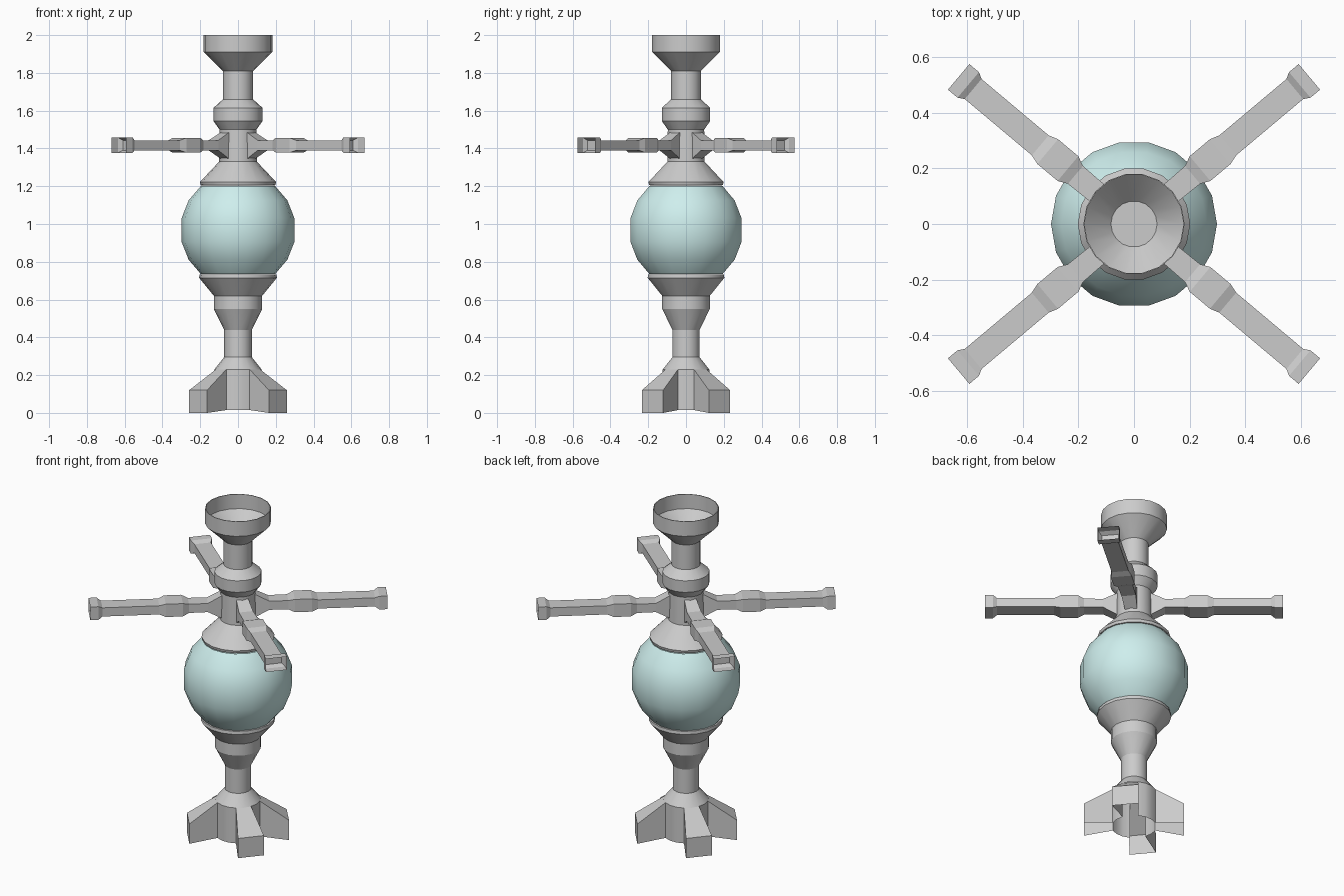
import bpy, bmesh
from math import sin, cos, radians

if "Cube" in bpy.data.objects:
    bpy.data.objects.remove(bpy.data.objects["Cube"])

SIDES = 18
PRONG_ANGLES = (40, 140, 220, 320)


def finish(name, bm):
    me = bpy.data.meshes.new(name)
    bm.to_mesh(me)
    bm.free()
    ob = bpy.data.objects.new(name, me)
    bpy.context.collection.objects.link(ob)
    return ob


def smooth(ob):
    bpy.ops.object.select_all(action='DESELECT')
    ob.select_set(True)
    bpy.context.view_layer.objects.active = ob
    bpy.ops.object.shade_smooth_by_angle(angle=radians(25))


def lathe(name, profile, cap_end=False, skip=None):
    """Turn a bottom-to-top (radius, z) profile around z."""
    bm = bmesh.new()
    step = 360 / SIDES
    rings = [[bm.verts.new((r * cos(radians(j * step)), r * sin(radians(j * step)), z))
              for j in range(SIDES)] for r, z in profile]
    for i, (a, b) in enumerate(zip(rings, rings[1:])):
        for j in range(SIDES):
            if skip and skip(i, (j + 0.5) * step):
                continue
            k = (j + 1) % SIDES
            bm.faces.new((a[j], a[k], b[k], b[j]))
    if cap_end:
        bm.faces.new(rings[-1])
    ob = finish(name, bm)
    smooth(ob)
    return ob


def prong(name, angle, sections, floor, open_bottom=False):
    """Loft rectangles (distance, half width, z low, z high) outward at an angle."""
    bm = bmesh.new()
    c, s = cos(radians(angle)), sin(radians(angle))
    rings = []
    for d, w, lo, hi in sections:
        corners = ((-w, lo), (w, lo), (w, hi), (-w, hi))
        rings.append([bm.verts.new((d * c - t * s, d * s + t * c, z)) for t, z in corners])
    for a, b in zip(rings, rings[1:]):
        for k in range(1 if open_bottom else 0, 4):
            n = (k + 1) % 4
            bm.faces.new((a[k], a[n], b[n], b[k]))
    bm.faces.new(rings[floor])
    return finish(name, bm)


# Base column, left open where the hollow feet join it
def under_foot(i, angle):
    return i == 0 and any(abs(angle - a) < 20 for a in PRONG_ANGLES)


lathe("base_stem", [(0.125, 0.015), (0.125, 0.23), (0.073, 0.295), (0.073, 0.44),
                    (0.128, 0.55), (0.128, 0.62), (0.206, 0.715), (0.204, 0.733),
                    (0.19, 0.733)], skip=under_foot)

# Globe
globe = lathe("globe", [(0.305 * cos(radians(a)), 0.968 + 0.305 * sin(radians(a)))
                        for a in (-50, -31, -12, 12, 31, 50)])
mat = bpy.data.materials.new("pale_teal")
mat.diffuse_color = (0.62, 0.86, 0.85, 1)
mat.use_nodes = True
mat.node_tree.nodes["Principled BSDF"].inputs["Base Color"].default_value = mat.diffuse_color
globe.data.materials.append(mat)

# Shoulder cone, hub, collar and open cup
lathe("upper_stem", [(0.19, 1.204), (0.198, 1.206), (0.202, 1.222), (0.1, 1.33),
                     (0.098, 1.5), (0.13, 1.545), (0.13, 1.615), (0.08, 1.66),
                     (0.08, 1.81), (0.182, 1.91), (0.182, 2.0), (0.178, 2.0),
                     (0.178, 1.912), (0.083, 1.815)], cap_end=True)

# Feet and arms, four of each; the arm ends are open sockets
FOOT = [(0.117, 0.043, 0.015, 0.23), (0.276, 0.074, 0.0, 0.12)]
ARM = [(0.09, 0.034, 1.345, 1.485), (0.17, 0.04, 1.39, 1.443), (0.275, 0.042, 1.39, 1.443),
       (0.31, 0.058, 1.378, 1.456), (0.405, 0.058, 1.378, 1.456), (0.44, 0.047, 1.39, 1.443),
       (0.755, 0.047, 1.39, 1.443), (0.778, 0.06, 1.377, 1.457), (0.823, 0.06, 1.377, 1.457)]
for n, angle in enumerate(PRONG_ANGLES, 1):
    prong(f"foot_{n}", angle, FOOT, floor=-1, open_bottom=True)
    prong(f"arm_{n}", angle, ARM, floor=-3)
